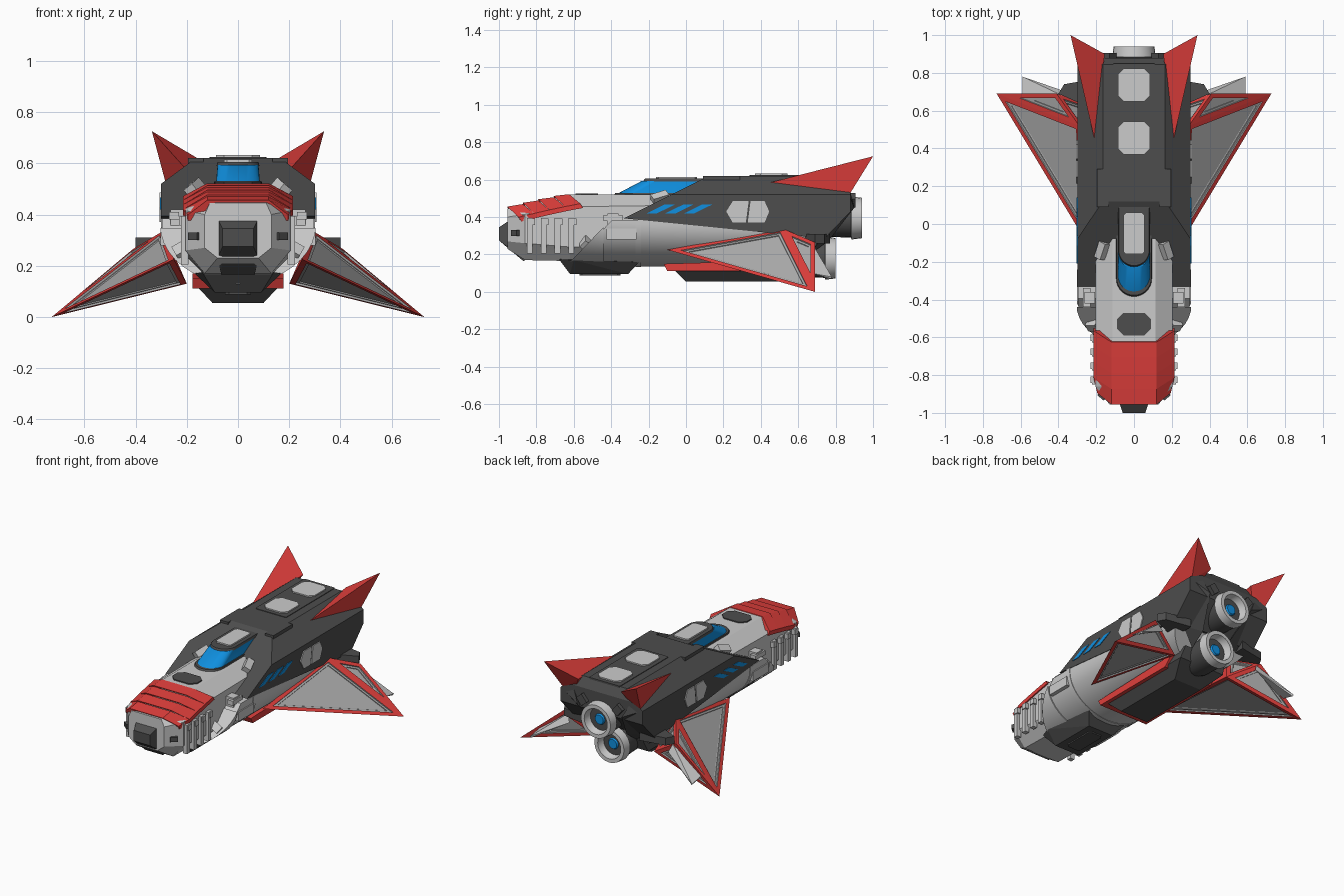
import bpy, bmesh
from math import pi, sin, cos, radians
from mathutils import Vector, Matrix, Euler

if "Cube" in bpy.data.objects:
    bpy.data.objects.remove(bpy.data.objects["Cube"])


def material(name, rgb):
    m = bpy.data.materials.new(name)
    m.diffuse_color = (*rgb, 1)
    m.use_nodes = True
    m.node_tree.nodes["Principled BSDF"].inputs["Base Color"].default_value = m.diffuse_color
    return m


DARK = material("dark_grey", (.075, .075, .075))
RED = material("red", (.75, .05, .045))
BLUE = material("blue_glass", (.005, .28, .75))


def finish(name, bm, mats=(), mirror=False, smooth=False):
    bmesh.ops.recalc_face_normals(bm, faces=bm.faces)
    me = bpy.data.meshes.new(name)
    bm.to_mesh(me)
    bm.free()
    ob = bpy.data.objects.new(name, me)
    bpy.context.collection.objects.link(ob)
    for m in mats:
        me.materials.append(m)
    if mirror:
        ob.modifiers.new("mirror", 'MIRROR').use_mirror_merge = False
    if smooth:
        bpy.ops.object.select_all(action='DESELECT')
        ob.select_set(True)
        bpy.context.view_layer.objects.active = ob
        bpy.ops.object.shade_smooth_by_angle(angle=radians(30))
    return ob


def hull_bm(pts):
    bm = bmesh.new()
    for p in pts:
        bm.verts.new(p)
    bmesh.ops.convex_hull(bm, input=bm.verts[:])
    bmesh.ops.dissolve_limit(bm, angle_limit=.01, verts=bm.verts[:], edges=bm.edges[:])
    return bm


def hull(name, pts, mat=None, mirror=False):
    return finish(name, hull_bm(pts), [mat] if mat else [], mirror)


def slab(name, poly, a, b, axis, mat=None, mirror=False):
    """Convex outline extruded from a to b along an axis."""
    place = {'x': lambda p, d: (d, p[0], p[1]), 'z': lambda p, d: (p[0], p[1], d)}[axis]
    return hull(name, [place(p, d) for p in poly for d in (a, b)], mat, mirror)


def box(name, loc, size, rot=(0, 0, 0), mat=None, mirror=True):
    bm = bmesh.new()
    m = Matrix.LocRotScale(Vector(loc), Euler([radians(r) for r in rot]), Vector(size))
    bmesh.ops.create_cube(bm, size=1, matrix=m)
    return finish(name, bm, [mat] if mat else [], mirror)


def loft_bm(rings):
    bm = bmesh.new()
    vs = [[bm.verts.new(p) for p in r] for r in rings]
    n = len(vs[0])
    for a, b in zip(vs, vs[1:]):
        for i in range(n):
            bm.faces.new((a[i], a[(i + 1) % n], b[(i + 1) % n], b[i]))
    bm.faces.new(vs[0])
    bm.faces.new(vs[-1])
    return bm


def both(half):
    """Close a right-hand half outline with its mirror image."""
    return half + [(-x, y, z) for x, y, z in reversed(half)]


def cut(bm, co, no):
    r = bmesh.ops.bisect_plane(bm, geom=bm.verts[:] + bm.edges[:] + bm.faces[:],
                               plane_co=co, plane_no=no, clear_outer=True)
    bmesh.ops.edgenet_fill(bm, edges=[e for e in r['geom_cut'] if isinstance(e, bmesh.types.BMEdge)])


def lathe(name, prof, loc, mat=None, n=24):
    rings = [[(loc[0] + r * cos(2 * pi * i / n), loc[1] + y, loc[2] + r * sin(2 * pi * i / n))
              for i in range(n)] for r, y in prof]
    return finish(name, loft_bm(rings), [mat] if mat else [], smooth=True)


def octagon(cx, cy, w, h, c):
    return [(cx + sx * x, cy + sy * y) for sx in (1, -1) for sy in (1, -1)
            for x, y in ((w, h - c), (w - c, h))]


# upper hull: octagonal prism with sloping front, underside and rear
bm = loft_bm([both([(.165, y, .62), (.3, y, .52), (.3, y, .25)]) for y in (-.5, .88)])
cut(bm, (0, -.34, .39), (0, -.447, .894))
cut(bm, (0, 0, .36), (0, -.1, -.995))
cut(bm, (0, .88, .43), (0, .72, -.69))
cut(bm, (0, .88, .56), (0, .87, .5))
finish("upper_hull", bm, [DARK])


# rounded lower hull and the collar around its front
def belly(y, s=1):
    return both([(.297 * s, y, .385)] +
                [(.297 * s * cos(a), y, .36 - .225 * s * sin(a)) for a in [pi / 2 * i / 10 for i in range(10)]]
                + [(.001, y, .36 - .225 * s)])


bm = loft_bm([belly(-.75), belly(.9)])
cut(bm, (0, -.6, .17), (0, -.72, .69))
cut(bm, (0, .68, .24), (0, .72, -.69))
finish("lower_hull", bm, smooth=True)
bm = loft_bm([belly(-.75, 1.025), belly(-.44, 1.025)])
cut(bm, (0, -.62, .16), (0, -.72, .69))
finish("hull_collar", bm, smooth=True)
finish("hull_band", loft_bm([belly(-.27, 1.012), belly(-.24, 1.012)]), smooth=True)


# nose: faceted loft
def nose(y, xt, zt, xm, z1, z2, xb, zb):
    return both([(xt, y, zt), (xm, y, z1), (xm, y, z2), (xb, y, zb)])


finish("nose", loft_bm([nose(-.955, .11, .445, .13, .40, .27, .08, .23),
                        nose(-.86, .115, .465, .205, .415, .26, .13, .17),
                        nose(-.62, .115, .52, .205, .455, .24, .13, .165),
                        nose(.1, .115, .52, .205, .465, .24, .13, .165)]))
# overlapping red nose plates
for i in range(4):
    rings = []
    for k, lift in ((0, .012), (1, .005)):
        t = (i + k) / 4
        y, z = -.955 + .33 * t, .447 + .073 * t - .012 * (t - .5) ** 2
        xm = .195 if i + k == 0 else .214
        rings.append(both([(.12, y, z + lift), (xm, y + .06, z - .045), (xm, y + .075, z - .068), (.1, y + .02, z - .07)]))
    finish(f"nose_plate_{i + 1}", loft_bm(rings), [RED])
# side ribs, ports and snout
for i in range(4):
    box(f"nose_rib_{i + 1}", (.208, -.835 + .074 * i, .30), (.03, .03, .19))
    box(f"nose_rib_cap_{i + 1}", (.212, -.825 + .074 * i, .375), (.035, .034, .035))
hull("snout", [(s * x, y, z) for s in (1, -1) for x, y, z in
               ((.06, -1, .345), (.06, -1, .275), (.08, -.94, .385), (.08, -.94, .23),
                (.065, -.87, .165), (.065, -.8, .2))], DARK)
box("nose_port", (.165, -.905, .315), (.045, .04, .03), (0, 0, 40), DARK)
slab("nose_hatch", octagon(0, -.53, .09, .06, .035), .515, .527, 'z', DARK)


# cockpit: rounded rim, glass and roof
def u_ring(yc, r, z, back=.1):
    arc = [(r * sin(a), yc - r * cos(a), z) for a in [pi / 2 * (i + .05) / 8.05 for i in range(9)]]
    return both(arc + [(r, back, z)])


for name, lo, hi, mat in (("canopy_rim", (-.295, .096, .51), (-.285, .092, .53), DARK),
                          ("canopy_glass", (-.29, .086, .52), (-.155, .08, .594), BLUE),
                          ("canopy_roof", (-.145, .084, .59), (-.14, .08, .605), DARK)):
    finish(name, loft_bm([u_ring(*lo), u_ring(*hi)]), [mat], smooth=True)
slab("roof_panel", octagon(0, -.05, .055, .11, .012), .6, .614, 'z')

# top deck with two hatches and edge bumps
slab("deck_frame", octagon(0, .595, .112, .255, .005), .61, .624, 'z', DARK)
for i, y in enumerate((.455, .735)):
    slab(f"deck_hatch_{i + 1}", octagon(0, y, .085, .087, .03), .61, .632, 'z')
box("deck_shoulder", (.165, .19, .595), (.06, .2, .05), mat=DARK, mirror=True)

# red tail fins
hull("tail_fin", [(.21, .45, .585), (.155, .9, .618), (.28, .87, .515), (.336, 1, .725), (.2, .86, .54)], RED, True)

# wings: red frame, inset grey panels on each large face
bm = hull_bm([(.25, -.1, .225), (.29, .52, .337), (.41, .69, .265), (.727, .69, 0), (.2, .62, .13)])
bm.normal_update()
faces = [f for f in bm.faces if f.calc_area() > .025 and f.normal.x > -.6]
for thick, depth in ((.024, 0), (.001, -.008), (.012, 0), (.001, -.005)):
    bmesh.ops.inset_individual(bm, faces=faces, thickness=thick, depth=depth, use_even_offset=True)
    if thick == .024:
        for f in faces:
            f.material_index = 1
grey = material("panel_grey", (.42, .42, .42))
finish("wing", bm, [RED, grey], True)
# rear flaps and struts behind the wings
hull("wing_flap", [(.59, .78, .08), (.59, .67, .1), (.38, .68, .25), (.36, .70, .2), (.585, .775, .07)], None, True)
hull("wing_strut", [(x, y, z) for x, y in ((.2, .6), (.2, .77), (.4, .69), (.37, .74)) for z in (.26, .31)], DARK, True)
lathe_pos = (("upper", .94, .395), ("lower", .80, .18))

# twin stacked engines
for n, y, z in lathe_pos:
    lathe(f"{n}_engine_housing", [(.075, -.3), (.1, -.2), (.105, -.05)], (0, y, z), DARK)
    lathe(f"{n}_engine_nozzle", [(.1, -.06), (.115, -.055), (.108, 0), (.084, 0), (.074, -.055), (.07, -.06)], (0, y, z))
    # dark throat and glowing core sit inside the ring
    lathe(f"{n}_engine_throat", [(.07, -.06), (.07, -.045)], (0, y, z), DARK)
    lathe(f"{n}_engine_core", [(.045, -.06), (.03, -.035)], (0, y, z), BLUE)
# rear braces around the engines
hull("engine_brace", [(.1, .76, .27), (.1, .66, .2), (.26, .88, .5), (.2, .88, .53), (.22, .72, .28), (.16, .9, .45)], DARK, True)
box("engine_clamp", (.13, .87, .49), (.05, .07, .06), (0, 40, 0), DARK)

# keel with red trim, and front belly pod
slab("keel_trim", [(-.12, .15), (-.1, .112), (.5, .112), (.56, .17)], -.178, .178, 'x', RED)
hull("keel", [(s * x, y, z) for s in (1, -1) for x, y, z in
              ((.165, -.07, .125), (.165, .63, .125), (.1, 0, .055), (.1, .5, .055), (.15, .66, .2))], DARK)
hull("belly_pod", [(s * x, y, z) for s in (1, -1) for x, y, z in
                   ((.14, -.68, .175), (.17, -.6, .17), (.09, -.62, .095), (.09, -.31, .095), (.14, -.25, .16))], DARK)
slab("belly_pod_panel", octagon(0, -.46, .05, .11, .015), .087, .1, 'z', DARK)

# side windows and split hexagonal hatch
for i in range(3):
    y = -.21 + .1 * i
    slab(f"side_window_{i + 1}", [(y, .42), (y + .055, .42), (y + .15, .467), (y + .095, .467)], .29, .304, 'x', BLUE, True)
slab("side_hatch_front", [(.215, .43), (.25, .485), (.335, .485), (.32, .37), (.25, .37)], .29, .306, 'x', None, True)
slab("side_hatch_rear", [(.345, .485), (.42, .485), (.445, .43), (.42, .37), (.33, .37)], .29, .306, 'x', None, True)

# clamps and small thruster blocks
box("side_clamp", (.235, -.39, .35), (.055, .06, .14))
box("side_clamp_rail", (.25, -.39, .395), (.04, .1, .03))
box("shoulder_thruster", (.17, -.14, .505), (.045, .09, .04), (20, 35, 30))
box("lower_thruster", (.215, -.53, .255), (.06, .06, .05), (-40, 30, 0))
box("collar_port", (.16, -.6, .27), (.04, .03, .03), (-45, 0, 0), DARK)
box("hull_door", (.285, -.345, .31), (.035, .16, .06))
